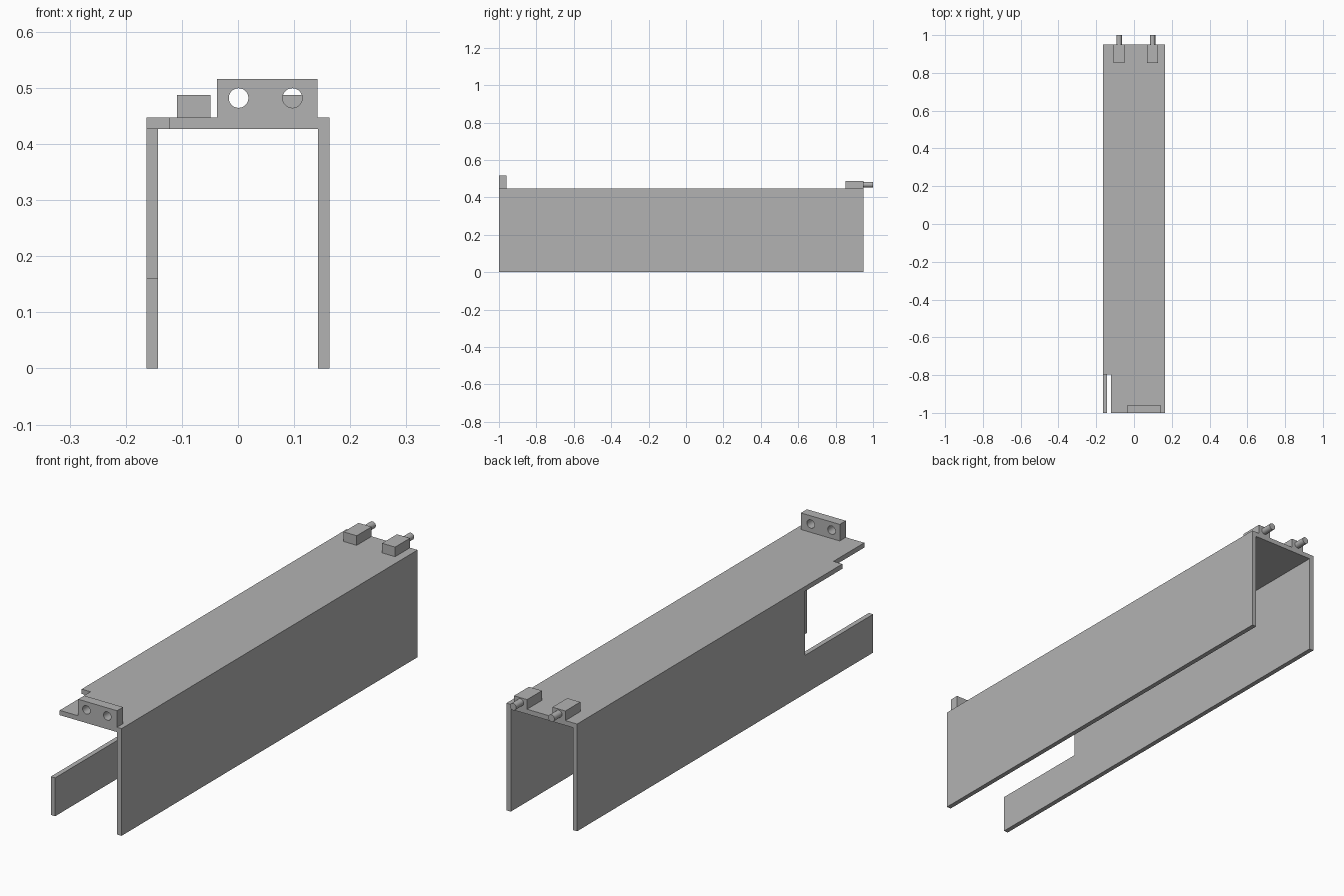
import bpy
import bmesh
from mathutils import Matrix, Vector

if "Cube" in bpy.data.objects:
    bpy.data.objects.remove(bpy.data.objects["Cube"])

# Single plain grey material
grey = bpy.data.materials.new("plain grey")
grey.use_nodes = True
grey.diffuse_color = (0.448, 0.448, 0.448, 1)
grey.node_tree.nodes["Principled BSDF"].inputs["Base Color"].default_value = grey.diffuse_color

HALF = 0.163        # half the channel width
WALL = 0.02         # sheet thickness
TOP = 0.447         # top of the channel
FRONT, BACK = -1.0, 0.95


def finish(name, bm):
    bmesh.ops.recalc_face_normals(bm, faces=bm.faces)
    mesh = bpy.data.meshes.new(name)
    bm.to_mesh(mesh)
    bm.free()
    mesh.materials.append(grey)
    obj = bpy.data.objects.new(name, mesh)
    bpy.context.collection.objects.link(obj)
    return obj


def extrude(name, outline, depth):
    """Extrude a closed outline of 3D points along the depth vector."""
    bm = bmesh.new()
    face = bm.faces.new([bm.verts.new(p) for p in outline])
    moved = bmesh.ops.extrude_face_region(bm, geom=[face])["geom"]
    verts = [v for v in moved if isinstance(v, bmesh.types.BMVert)]
    bmesh.ops.translate(bm, verts=verts, vec=Vector(depth))
    return finish(name, bm)


def box(name, x0, x1, y0, y1, z0, z1):
    outline = [(x0, y0, z0), (x1, y0, z0), (x1, y1, z0), (x0, y1, z0)]
    return extrude(name, outline, (0, 0, z1 - z0))


def rod(name, x, z, radius, y0, y1):
    bm = bmesh.new()
    place = Matrix.Translation((x, (y0 + y1) / 2, z)) @ Matrix.Rotation(1.5707963, 4, "X")
    bmesh.ops.create_cone(bm, cap_ends=True, segments=32, radius1=radius,
                          radius2=radius, depth=y1 - y0, matrix=place)
    return finish(name, bm)


def activate(obj):
    bpy.ops.object.select_all(action="DESELECT")
    obj.select_set(True)
    bpy.context.view_layer.objects.active = obj


# Full side wall
box("left_wall", HALF - WALL, HALF, FRONT, BACK, 0, TOP)

# Side wall with the front window cut away under the top plate
under = TOP - WALL
step_y, step_z = -0.55, 0.16
profile = [(FRONT, 0), (BACK, 0), (BACK, under), (step_y, under),
           (step_y, step_z), (FRONT, step_z)]
extrude("right_wall", [(-HALF, y, z) for y, z in profile], (WALL, 0, 0))

# Top plate with a notched front corner
notch_x, notch_y = -0.122, -0.797
edge = HALF - WALL
plan = [(notch_x, FRONT), (edge, FRONT), (edge, BACK), (-HALF, BACK),
        (-HALF, notch_y), (notch_x, notch_y)]
extrude("top_plate", [(x, y, under) for x, y in plan], (0, 0, WALL))

# Front socket block with two through holes
block = box("socket_block", -0.037, 0.142, FRONT, -0.96, TOP, 0.516)
for x in (0.001, 0.097):
    cutter = rod("hole_cutter", x, 0.482, 0.0175, FRONT - 0.1, -0.86)
    cutter.hide_render = True
    cut = block.modifiers.new("hole", "BOOLEAN")
    cut.operation = "DIFFERENCE"
    cut.solver = "EXACT"
    cut.object = cutter
    activate(block)
    bpy.ops.object.modifier_apply(modifier=cut.name)
    bpy.data.objects.remove(cutter)
activate(block)
bpy.ops.object.shade_smooth_by_angle(angle=0.6)

# Rear lugs, each with a round peg
for side, x in (("right", -0.079), ("left", 0.098)):
    box(side + "_lug", x - 0.03, x + 0.03, 0.852, BACK, TOP, 0.487)
    peg = rod(side + "_peg", x, 0.468, 0.0145, BACK, 1.0)
    activate(peg)
    bpy.ops.object.shade_smooth_by_angle(angle=0.6)
